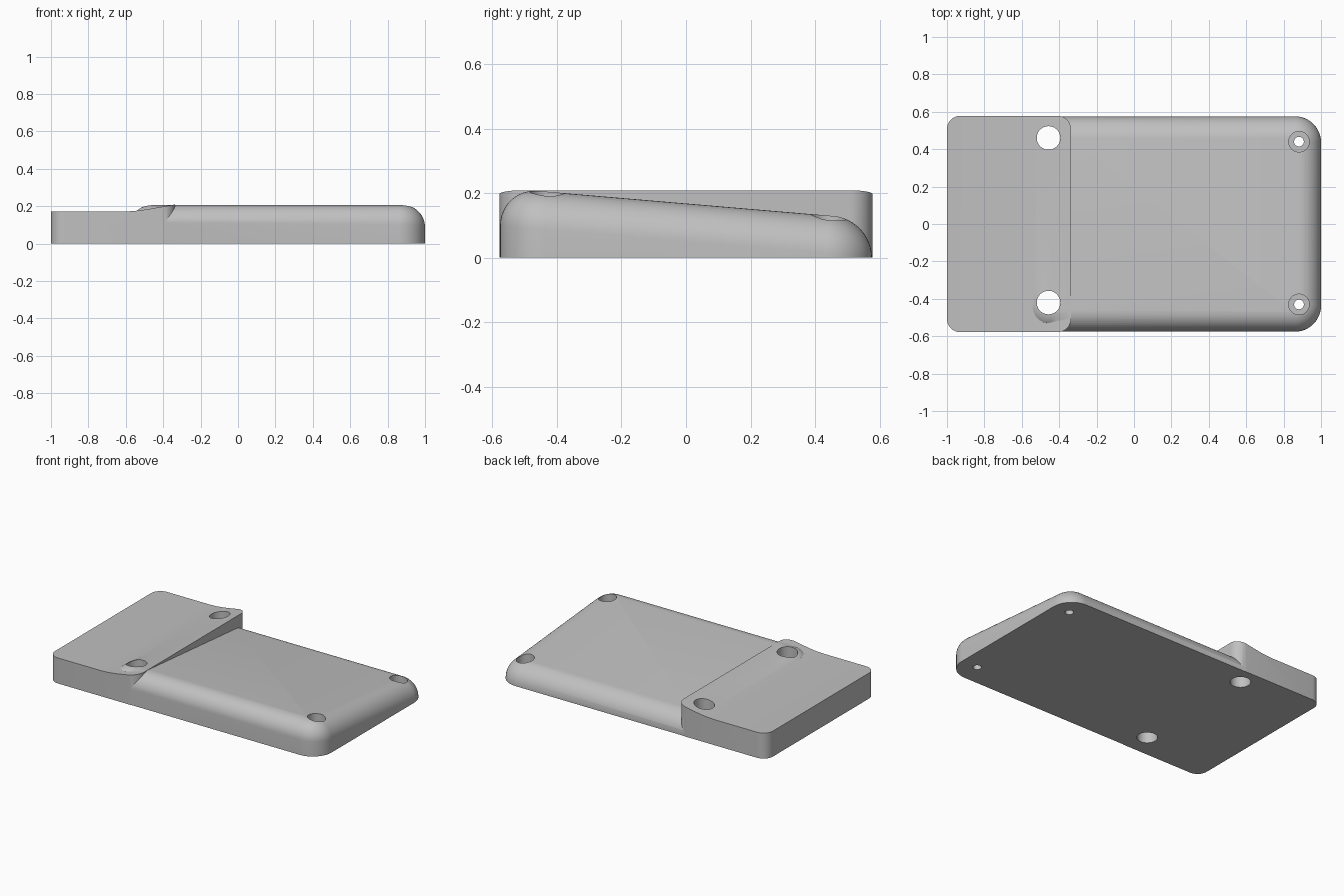
import bpy, bmesh, math

if "Cube" in bpy.data.objects:
    bpy.data.objects.remove(bpy.data.objects["Cube"])

GREY = bpy.data.materials.new("plain_grey")
GREY.use_nodes = True
colour = (0.53, 0.53, 0.53, 1)
GREY.diffuse_color = colour
GREY.node_tree.nodes["Principled BSDF"].inputs["Base Color"].default_value = colour

HALF = 0.578                       # half depth of the whole model
X0, X1 = -0.58, 1.0                # ends of the sloped body
EDGE, CORNER = 0.118, 0.14         # top rounding and plan corner radius


def make_object(name, bm):
    bmesh.ops.recalc_face_normals(bm, faces=bm.faces)
    mesh = bpy.data.meshes.new(name)
    bm.to_mesh(mesh)
    bm.free()
    mesh.materials.append(GREY)
    obj = bpy.data.objects.new(name, mesh)
    bpy.context.collection.objects.link(obj)
    return obj


def top_height(y):
    return 0.168 - 0.085 * y


def rounded_rectangle(inset, steps=12):
    """Plan outline of the body, moved inwards by inset."""
    half = HALF - 0.002
    centres = [(X1 - CORNER, half - CORNER), (X0 + CORNER, half - CORNER),
               (X0 + CORNER, CORNER - half), (X1 - CORNER, CORNER - half)]
    radius = CORNER - inset
    points = []
    for quarter, (cx, cy) in enumerate(centres):
        for i in range(steps + 1):
            a = math.pi / 2 * (quarter + i / steps)
            points.append((cx + radius * math.cos(a), cy + radius * math.sin(a)))
    return points


def sloped_body():
    bm = bmesh.new()
    rings = [[bm.verts.new((x, y, 0)) for x, y in rounded_rectangle(0)]]
    steps = 12
    for k in range(steps + 1):
        a = math.pi / 2 * k / steps
        drop = EDGE * (1 - math.sin(a))
        outline = rounded_rectangle(EDGE * (1 - math.cos(a)))
        rings.append([bm.verts.new((x, y, max(0.001, top_height(y) - drop)))
                      for x, y in outline])
    for low, high in zip(rings, rings[1:]):
        n = len(low)
        for i in range(n):
            j = (i + 1) % n
            bm.faces.new((low[i], low[j], high[j], high[i]))
    bm.faces.new(rings[0][::-1])
    bm.faces.new(rings[-1])
    return make_object("case_body", bm)


def end_block():
    # Side profile with a gentle ramp, extruded across the depth
    profile = [(-1, 0), (-0.337, 0), (-0.337, 0.209), (-0.48, 0.184),
               (-0.52, 0.178), (-0.56, 0.1735), (-0.61, 0.171), (-1, 0.171)]
    bm = bmesh.new()
    face = bm.faces.new([bm.verts.new((x, -HALF, z)) for x, z in profile])
    extruded = bmesh.ops.extrude_face_region(bm, geom=[face])["geom"]
    moved = [v for v in extruded if isinstance(v, bmesh.types.BMVert)]
    bmesh.ops.translate(bm, verts=moved, vec=(0, 2 * HALF, 0))
    upright = [e for e in bm.edges
               if abs(e.verts[0].co.z - e.verts[1].co.z) > 0.1]
    bmesh.ops.bevel(bm, geom=upright, offset=0.07, segments=10,
                    profile=0.5, affect='EDGES')
    return make_object("end_block", bm)


def combine(target, tool, operation):
    mod = target.modifiers.new(operation.lower(), 'BOOLEAN')
    mod.operation = operation
    mod.solver = 'EXACT'
    mod.object = tool
    bpy.context.view_layer.objects.active = target
    bpy.ops.object.modifier_apply(modifier=mod.name)
    bpy.data.objects.remove(tool)


def drill(target, x, y, radius, floor):
    bpy.ops.mesh.primitive_cylinder_add(vertices=40, radius=radius, depth=1,
                                        location=(x, y, floor + 0.5))
    cutter = bpy.context.object
    cutter.hide_render = True
    cutter.data.materials.append(GREY)
    combine(target, cutter, 'DIFFERENCE')


case = sloped_body()
combine(case, end_block(), 'UNION')

# Wide through holes in the end block
for y in (0.46, -0.42):
    drill(case, -0.457, y, 0.063, -0.2)

# Counterbored screw holes at the far end
for y in (0.44, -0.43):
    drill(case, 0.882, y, 0.055, 0.05)
    drill(case, 0.882, y, 0.026, -0.2)

bpy.ops.object.select_all(action='DESELECT')
case.select_set(True)
bpy.context.view_layer.objects.active = case
bpy.ops.object.shade_smooth_by_angle(angle=math.radians(25))
